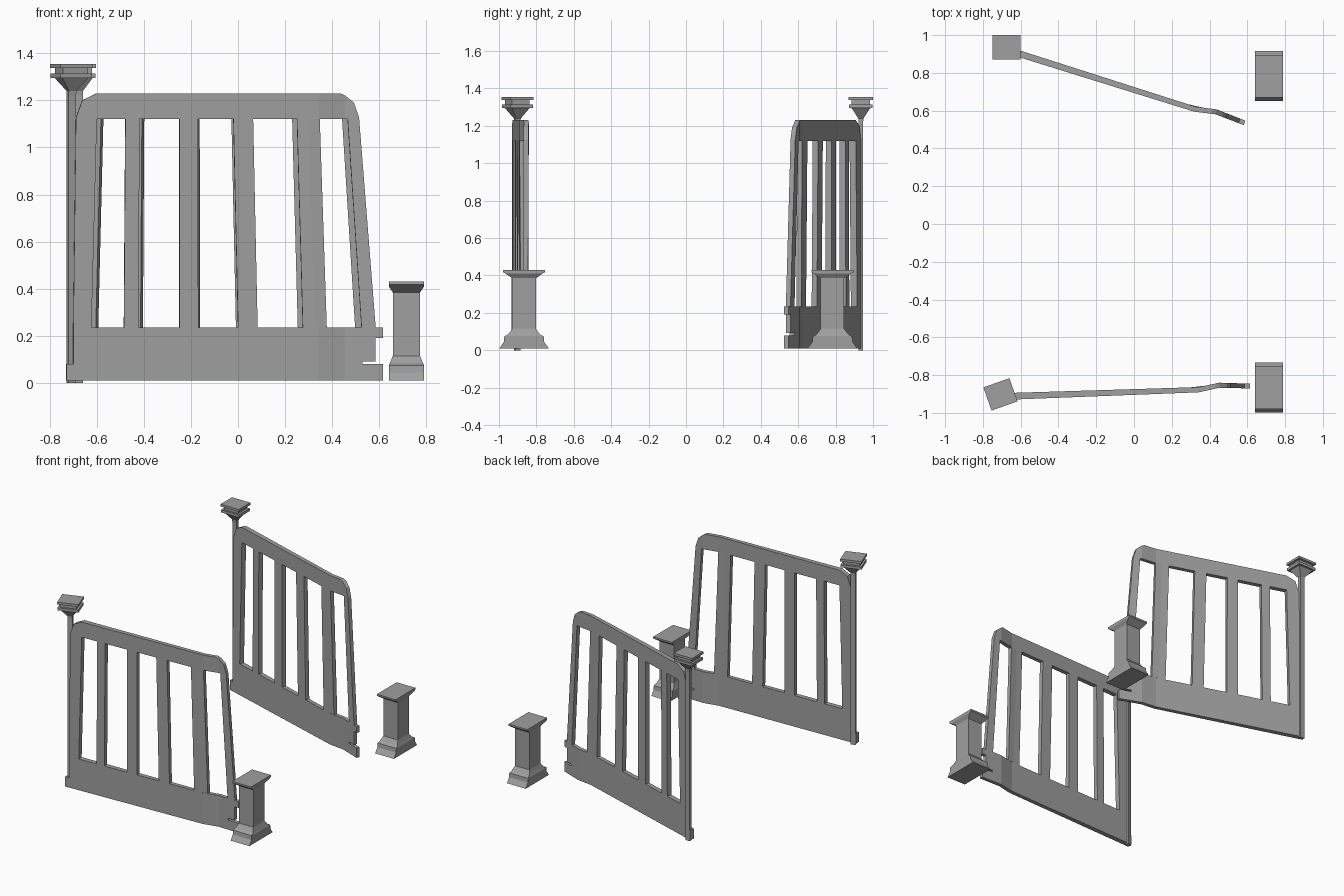
import bpy, bmesh, math
from mathutils import Matrix

cube = bpy.data.objects.get("Cube")
if cube:
    bpy.data.objects.remove(cube, do_unlink=True)

grey = bpy.data.materials.new("plain_grey")
grey.use_nodes = True
GREY = (0.35, 0.35, 0.35, 1)
grey.diffuse_color = GREY
grey.node_tree.nodes["Principled BSDF"].inputs["Base Color"].default_value = GREY


def finish(bm, name, matrix):
    bmesh.ops.recalc_face_normals(bm, faces=bm.faces)
    mesh = bpy.data.meshes.new(name)
    bm.to_mesh(mesh)
    bm.free()
    mesh.materials.append(grey)
    ob = bpy.data.objects.new(name, mesh)
    ob.matrix_world = matrix
    bpy.context.collection.objects.link(ob)
    return ob


def stack(bm, rings):
    """Loft rectangular rings (half x, half y, z) into a closed solid."""
    loops = [[bm.verts.new((sx * hx, sy * hy, z))
              for sx, sy in ((-1, -1), (1, -1), (1, 1), (-1, 1))]
             for hx, hy, z in rings]
    for a, b in zip(loops, loops[1:]):
        for i in range(4):
            j = (i + 1) % 4
            bm.faces.new((a[i], a[j], b[j], b[i]))
    bm.faces.new(loops[0][::-1])
    bm.faces.new(loops[-1])


def bend(u):
    """Sideways offset of the panel, kinked near its free end."""
    if u < 1.05:
        return -0.012
    if u < 1.16:
        return -0.012 + 0.02 * (u - 1.05) / 0.11
    return 0.008 - 0.01 * (u - 1.16) / 0.16


def strip(bm, bottoms, tops):
    """Solid board between two matching rows of (along, height) points."""
    cols = []
    for b, t in zip(bottoms, tops):
        col = []
        for (u, z), side in ((b, -1), (t, -1), (t, 1), (b, 1)):
            half = 0.018 - 0.004 * u
            col.append(bm.verts.new((u, bend(u) + side * half, z)))
        cols.append(col)
    for a, b in zip(cols, cols[1:]):
        for i in range(4):
            j = (i + 1) % 4
            bm.faces.new((a[i], a[j], b[j], b[i]))
    bm.faces.new(cols[0][::-1])
    bm.faces.new(cols[-1])


def board(bm, us, z0, z1):
    strip(bm, [(u, z0) for u in us], [(u, z1) for u in us])


RAIL, LINTEL, TOP = 0.235, 1.12, 1.23
# Slats: left and right edge at the foot, then at the head
SLATS = [(0.007, 0.084, 0.018, 0.107), (0.222, 0.283, 0.228, 0.289),
         (0.458, 0.538, 0.458, 0.536), (0.707, 0.79, 0.687, 0.771),
         (0.982, 1.084, 0.957, 1.054), (1.232, 1.292, 1.173, 1.222)]


def gate(prefix, x, y, panel_angle):
    place = Matrix.Translation((x, y, 0))
    turn = place @ Matrix.Rotation(math.radians(panel_angle), 4, 'Z')
    # Bottom rail with notched ends
    bm = bmesh.new()
    board(bm, (0.007, 0.6, 1.05, 1.16, 1.235), 0.01, RAIL)
    board(bm, (-0.022, 0.007), 0.01, 0.08)
    board(bm, (1.235, 1.322), 0.01, 0.08)
    board(bm, (1.235, 1.29), 0.092, 0.19)
    board(bm, (1.235, 1.322), 0.19, RAIL)
    finish(bm, prefix + "_gate_bottom_rail", turn)
    # Slats
    bm = bmesh.new()
    for a, b, c, d in SLATS:
        m, n = (a + b) / 2, (c + d) / 2
        strip(bm, [(a, RAIL), (m, RAIL), (b, RAIL)],
              [(c, LINTEL), (n, LINTEL), (d, LINTEL)])
    finish(bm, prefix + "_gate_slats", turn)
    # Top rail with rounded corners
    crown = [(0.018, 1.125), (0.045, 1.2), (0.107, TOP), (0.6, TOP), (1.05, TOP),
             (1.14, TOP), (1.16, 1.222), (1.2, 1.19), (1.222, 1.125)]
    strip(bm := bmesh.new(), [(u, LINTEL) for u, z in crown], crown)
    finish(bm, prefix + "_gate_top_rail", turn)
    # Hinge post and stepped cap
    turn = place @ Matrix.Rotation(math.radians(panel_angle + 17.5), 4, 'Z')
    bm = bmesh.new()
    stack(bm, [(0.017, 0.012, 0), (0.017, 0.012, 1.24)])
    finish(bm, prefix + "_hinge_post", turn)
    bm = bmesh.new()
    stack(bm, [(0.017, 0.012, 1.22), (0.017, 0.014, 1.24), (0.058, 0.05, 1.295),
               (0.071, 0.063, 1.295), (0.071, 0.063, 1.314),
               (0.056, 0.05, 1.314), (0.056, 0.05, 1.338),
               (0.073, 0.065, 1.338), (0.073, 0.065, 1.355)])
    finish(bm, prefix + "_post_cap", turn)


def pillar(prefix, x, y):
    bm = bmesh.new()
    stack(bm, [(0.075, 0.132, 0.01), (0.075, 0.108, 0.045), (0.075, 0.105, 0.075),
               (0.07, 0.085, 0.085), (0.058, 0.063, 0.115), (0.058, 0.063, 0.385),
               (0.075, 0.1, 0.41), (0.075, 0.113, 0.418), (0.075, 0.113, 0.43)])
    finish(bm, prefix + "_short_pillar", Matrix.Translation((x, y, 0)))


gate("front", -0.707, -0.902, 2)
gate("back", -0.675, 0.935, -17.5)
pillar("front", 0.715, -0.866)
pillar("back", 0.715, 0.783)
